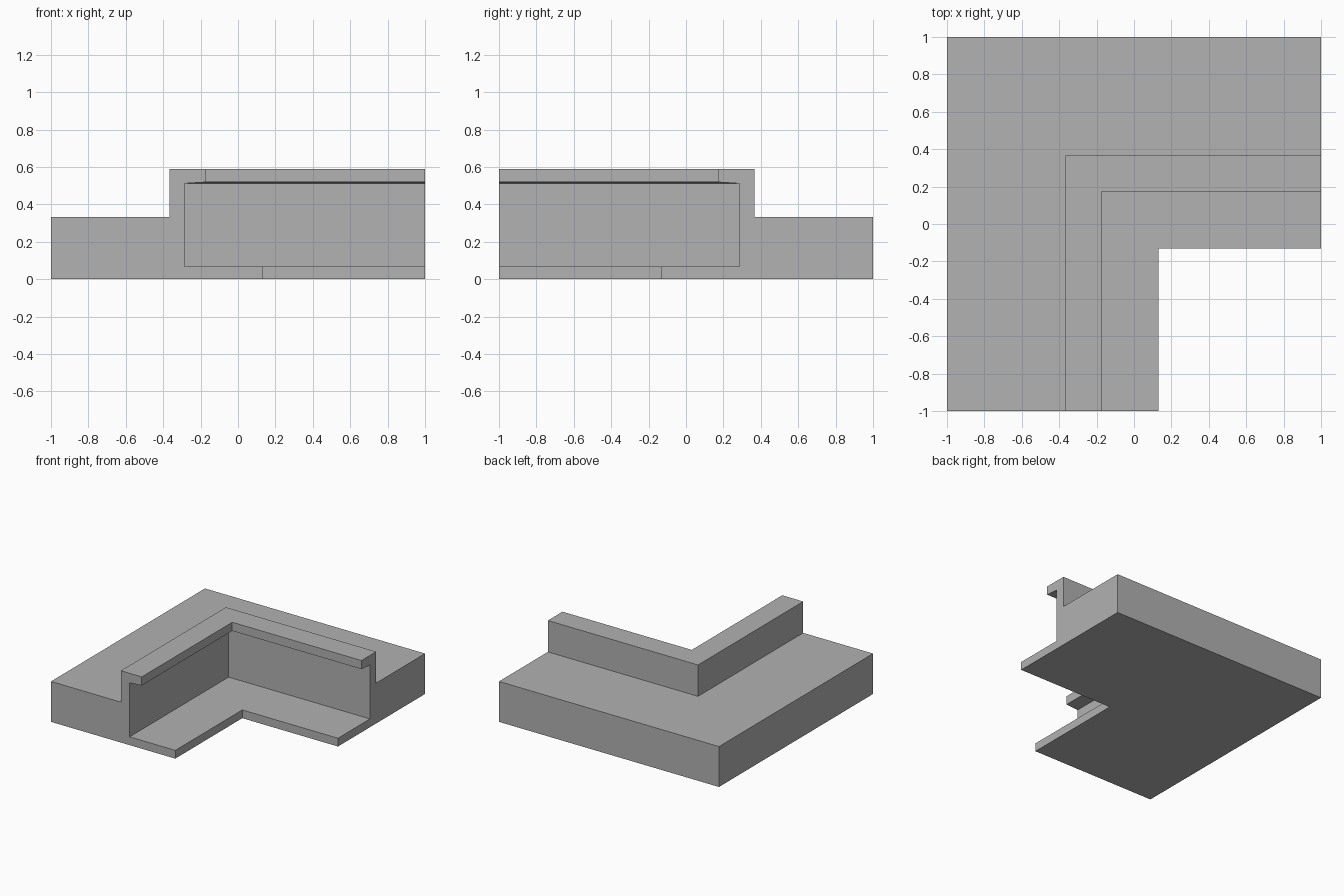
import bpy
import bmesh

cube = bpy.data.objects.get("Cube")
if cube:
    bpy.data.objects.remove(cube, do_unlink=True)

# Single plain grey
grey = bpy.data.materials.new("plain_grey")
grey.use_nodes = True
colour = (0.445, 0.445, 0.445, 1)
grey.diffuse_color = colour
grey.node_tree.nodes["Principled BSDF"].inputs["Base Color"].default_value = colour

# Cross-section as (offset, height): base block, upright wall, overhanging lip, floor ledge
profile = [
    (-1, 0), (0.13, 0), (0.13, 0.068),          # underside and ledge edge
    (-0.285, 0.068), (-0.285, 0.512),           # ledge top and inner wall
    (-0.175, 0.519), (-0.175, 0.59),            # lip
    (-0.365, 0.59), (-0.365, 0.332), (-1, 0.332),  # wall top and outer step
]


def mitred_corner(name, section, end):
    """Sweep a section along two legs that meet at a right-angled mitre."""
    bm = bmesh.new()
    rings = [
        [bm.verts.new((d, -end, z)) for d, z in section],
        [bm.verts.new((d, -d, z)) for d, z in section],
        [bm.verts.new((end, -d, z)) for d, z in section],
    ]
    count = len(section)
    for a, b in zip(rings, rings[1:]):
        for i in range(count):
            j = (i + 1) % count
            bm.faces.new((a[i], a[j], b[j], b[i]))
    # End caps
    bm.faces.new(rings[0])
    bm.faces.new(rings[-1])
    bmesh.ops.recalc_face_normals(bm, faces=bm.faces)
    # Join coplanar faces across the mitre
    bmesh.ops.dissolve_limit(bm, angle_limit=0.01, verts=bm.verts, edges=bm.edges)
    mesh = bpy.data.meshes.new(name)
    bm.to_mesh(mesh)
    bm.free()
    mesh.materials.append(grey)
    obj = bpy.data.objects.new(name, mesh)
    bpy.context.collection.objects.link(obj)
    return obj


mitred_corner("channel_corner", profile, 1)
